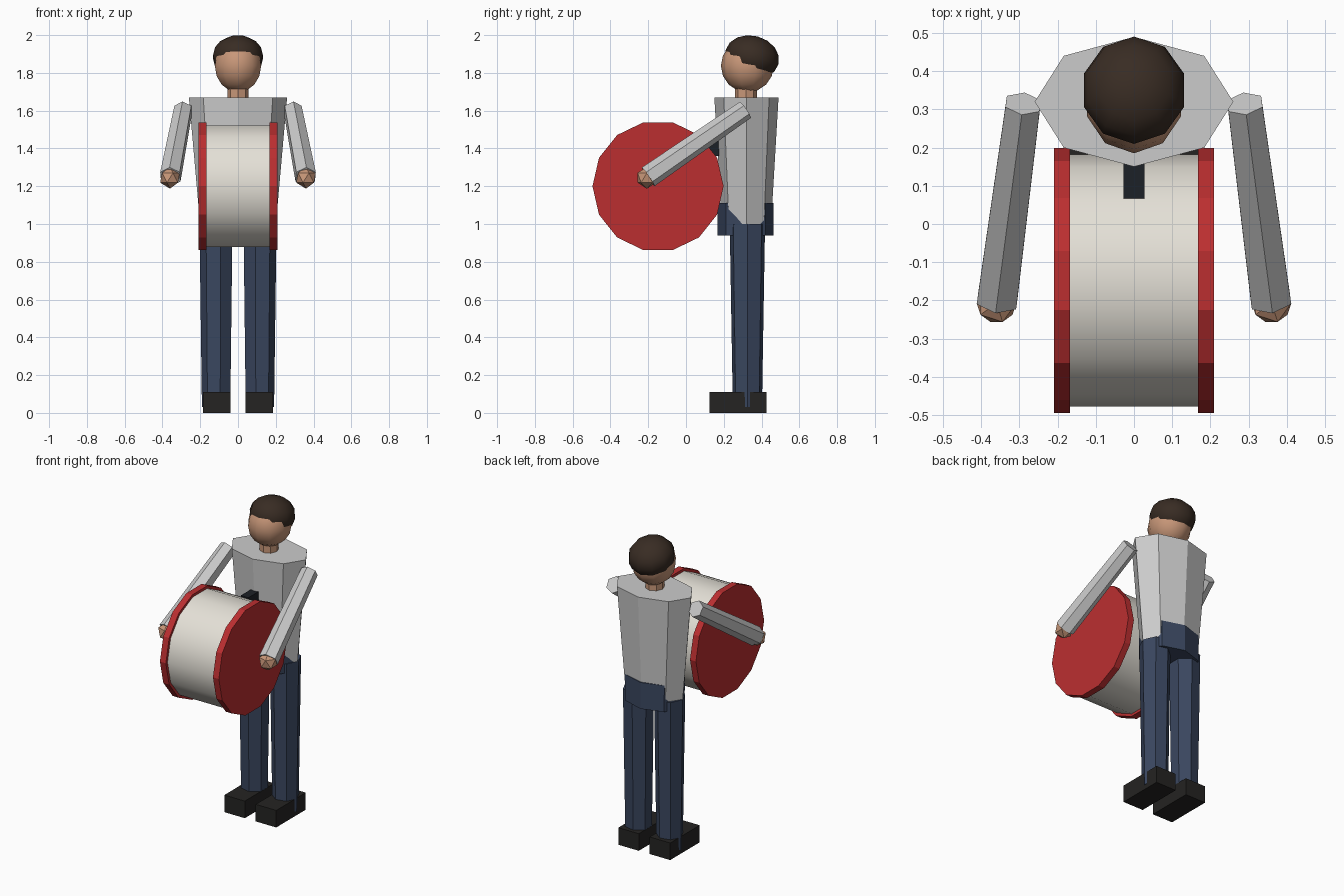
import bpy, bmesh
from math import sin, cos, pi, radians
from mathutils import Vector, Matrix

if "Cube" in bpy.data.objects:
    bpy.data.objects.remove(bpy.data.objects["Cube"])


def material(name, rgb):
    m = bpy.data.materials.new(name)
    m.diffuse_color = (*rgb, 1)
    m.use_nodes = True
    m.node_tree.nodes["Principled BSDF"].inputs["Base Color"].default_value = m.diffuse_color
    return m


RED = material("red", (0.50, 0.028, 0.030))
CREAM = material("cream", (0.78, 0.75, 0.68))
SKIN = material("skin", (0.58, 0.31, 0.19))
NAVY = material("navy", (0.042, 0.062, 0.115))
BLACK = material("black", (0.018, 0.017, 0.016))
STRAP = material("strap", (0.012, 0.015, 0.02))
BROWN = material("brown", (0.040, 0.025, 0.017))


def finish(name, bm, mat=None, smooth=False):
    bmesh.ops.recalc_face_normals(bm, faces=bm.faces)
    me = bpy.data.meshes.new(name)
    bm.to_mesh(me)
    bm.free()
    if mat:
        me.materials.append(mat)
    for p in me.polygons:
        p.use_smooth = smooth and len(p.vertices) < 5
    ob = bpy.data.objects.new(name, me)
    bpy.context.collection.objects.link(ob)
    return ob


def prism(name, p0, p1, r0, r1, sides, u, v, mat=None, smooth=False, caps=True):
    """Tapered prism; r0 and r1 are (radius along u, radius along v)."""
    bm = bmesh.new()
    u, v = Vector(u), Vector(v)
    rings = []
    for p, r in ((p0, r0), (p1, r1)):
        rings.append([bm.verts.new(Vector(p) + u * r[0] * cos(2 * pi * i / sides)
                                   + v * r[1] * sin(2 * pi * i / sides)) for i in range(sides)])
    for i in range(sides):
        j = (i + 1) % sides
        bm.faces.new((rings[0][i], rings[0][j], rings[1][j], rings[1][i]))
    if caps:
        for ring in rings:
            bm.faces.new(ring)
    return finish(name, bm, mat, smooth)


def box(name, lo, hi, mat):
    bm = bmesh.new()
    lo, hi = Vector(lo), Vector(hi)
    bmesh.ops.create_cube(bm, size=1, matrix=Matrix.Translation((lo + hi) / 2)
                          @ Matrix.Diagonal((*(hi - lo), 1)))
    return finish(name, bm, mat)


def ellipsoid(name, centre, radii, mat, tilt=0):
    bm = bmesh.new()
    bmesh.ops.create_uvsphere(bm, u_segments=10, v_segments=8, radius=1,
                              matrix=Matrix.Translation(centre)
                              @ Matrix.Rotation(radians(tilt), 4, 'X')
                              @ Matrix.Diagonal((*radii, 1)))
    return finish(name, bm, mat, True)


X, Y, Z = (1, 0, 0), (0, 1, 0), (0, 0, 1)

# Torso, hips and neck
prism("torso", (0, .32, .99), (0, .32, 1.67), (.20, .13), (.26, .17), 8, X, Y)
prism("hips", (0, .316, .94), (0, .316, 1.11), (.196, .148), (.198, .148), 8, X, Y, NAVY)
prism("neck", (0, .317, 1.64), (0, .317, 1.74), (.058, .056), (.058, .056), 8, Y, X, SKIN)

# Head and hair
ellipsoid("head", (0, .325, 1.838), (.129, .14, .141), SKIN)
ellipsoid("hair", (0, .35, 1.884), (.138, .145, .113), BROWN, -15)

# Bass drum
DY, DZ = -.148, 1.2
prism("drum_shell", (-.19, DY, DZ), (.19, DY, DZ), (.33, .33), (.33, .33), 14, Y, Z,
      CREAM, smooth=True, caps=False)
for s in (-1, 1):
    prism("drum_rim", (s * .168, DY, DZ), (s * .21, DY, DZ), (.347, .347), (.347, .347),
          14, Y, Z, RED)

# Carrying bracket between chest and drum
box("drum_bracket", (-.027, .067, 1.36), (.027, .22, 1.46), STRAP)

# Limbs on both sides
for s, side in ((-1, "right"), (1, "left")):
    prism(side + "_leg", (s * .112, .325, .03), (s * .112, .325, 1.0),
          (.079, .079), (.092, .096), 7, (s, 0, 0), Y, NAVY)
    box(side + "_shoe", (s * .112 - .073, .125, 0), (s * .112 + .073, .425, .11), BLACK)

    shoulder, wrist = Vector((s * .29, .315, 1.605)), Vector((s * .358, -.2, 1.25))
    d = (wrist - shoulder).normalized()
    across = d.cross(Vector(Z)).normalized()
    up = across.cross(d)
    prism(side + "_arm", shoulder, wrist, (.052, .052), (.06, .06), 6, up, across)

    bm = bmesh.new()
    bmesh.ops.create_icosphere(bm, subdivisions=1, radius=.058,
                               matrix=Matrix.Translation((s * .36, -.207, 1.245)))
    finish(side + "_hand", bm, SKIN)
